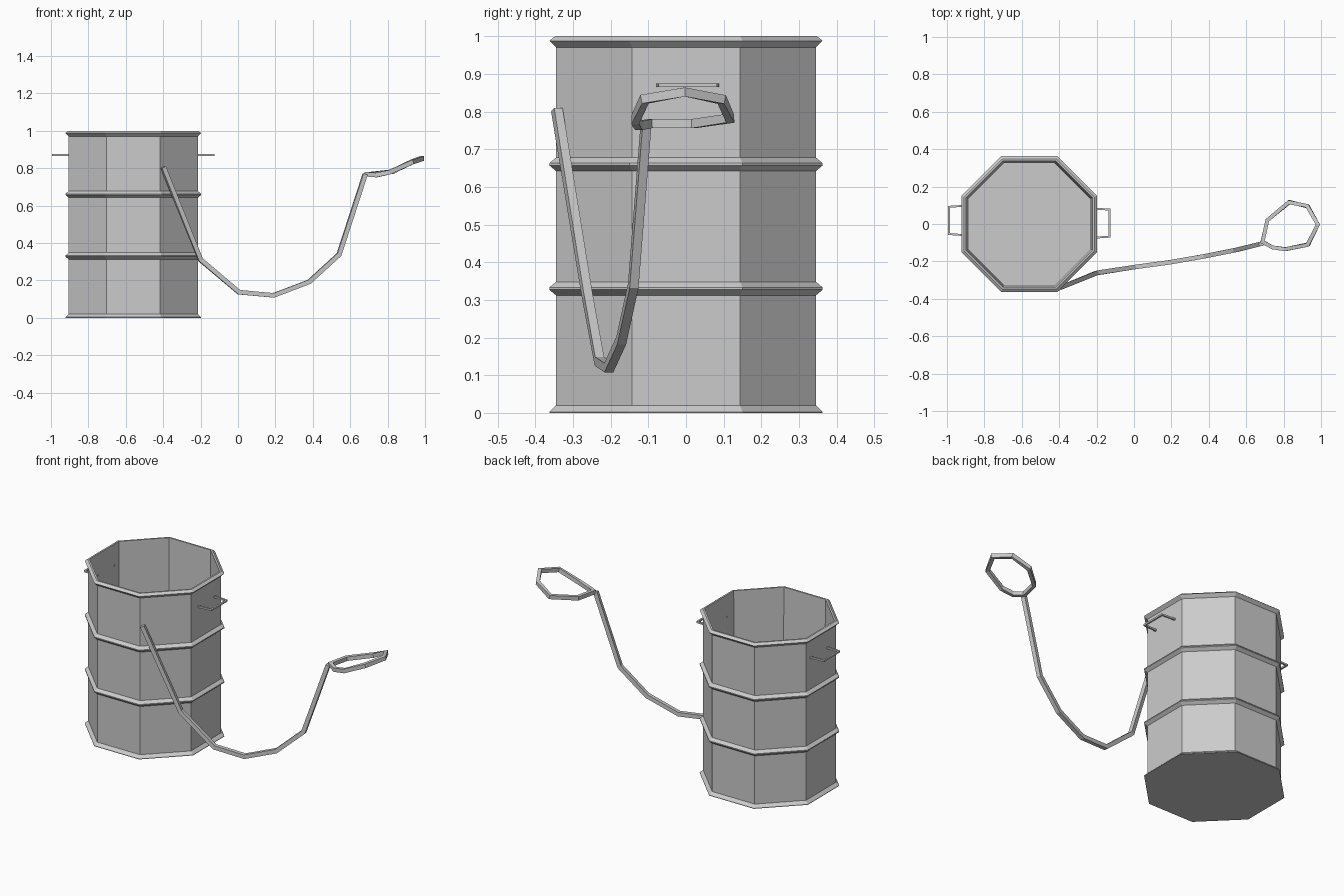
import bpy, bmesh, math
from mathutils import Vector

if "Cube" in bpy.data.objects:
    bpy.data.objects.remove(bpy.data.objects["Cube"])

grey = bpy.data.materials.new("steel grey")
grey.diffuse_color = (0.6, 0.6, 0.6, 1)
grey.use_nodes = True
grey.node_tree.nodes["Principled BSDF"].inputs["Base Color"].default_value = grey.diffuse_color


def finish(name, bm):
    bmesh.ops.recalc_face_normals(bm, faces=bm.faces[:])
    me = bpy.data.meshes.new(name)
    bm.to_mesh(me)
    bm.free()
    me.materials.append(grey)
    ob = bpy.data.objects.new(name, me)
    bpy.context.collection.objects.link(ob)
    return ob


def skin(bm, rings, closed=False):
    """Join rings of vertices with quads, capping the ends of an open run."""
    n = len(rings[0])
    pairs = list(zip(rings, rings[1:]))
    if closed:
        pairs.append((rings[-1], rings[0]))
    for a, b in pairs:
        for i in range(n):
            j = (i + 1) % n
            bm.faces.new((a[i], a[j], b[j], b[i]))
    if not closed:
        bm.faces.new(rings[0])
        bm.faces.new(rings[-1])


def octagon_body(name, cx, profile):
    """Eight-sided turned shape; profile holds (apothem, z)."""
    bm = bmesh.new()
    rings = []
    for r, z in profile:
        R = r / math.cos(math.pi / 8)
        angs = [math.radians(22.5 + 45 * i) for i in range(8)]
        rings.append([bm.verts.new((cx + R * math.cos(a), R * math.sin(a), z)) for a in angs])
    skin(bm, rings)
    return finish(name, bm)


def square_bar(name, points, width, height, closed=False):
    """Square-section bar swept along a path with mitred corners."""
    pts = [Vector(p) for p in points]
    n = len(pts)
    bm = bmesh.new()
    rings = []
    for i, p in enumerate(pts):
        din = (p - pts[i - 1]).normalized() if closed or i else None
        dout = (pts[(i + 1) % n] - p).normalized() if closed or i < n - 1 else None
        din, dout = din or dout, dout or din
        t = (din + dout).normalized()
        side = t.cross(Vector((0, 0, 1))).normalized()
        up = side.cross(t)
        # widen the mitre in proportion to how sharply the path turns
        k = 1 / max(0.5, t.dot(din))
        turn = din - dout
        flat = abs(turn.dot(side)) > abs(turn.dot(up))
        s = side * width / 2 * (k if flat else 1)
        u = up * height / 2 * (1 if flat else k)
        rings.append([bm.verts.new(p + c) for c in (s + u, u - s, -s - u, s - u)])
    skin(bm, rings, closed)
    return finish(name, bm)


# barrel: foot flange, two raised hoops, top rim, then hollow inside to the floor
CX, WALL, HOOP = -0.56, 0.345, 0.363
profile = [(HOOP, 0), (HOOP, 0.003), (WALL, 0.02)]
for z in (0.33, 0.66):
    profile += [(WALL, z - 0.018), (HOOP, z - 0.003), (HOOP, z + 0.003), (WALL, z + 0.018)]
profile += [(WALL, 0.97), (HOOP, 0.988), (HOOP - 0.015, 1.0), (0.338, 1.0), (0.325, 0.02)]
octagon_body("barrel", CX, profile)

# carrying handles on both sides
for name, s, y0, y1 in (("right_handle", 1, -0.074, 0.083), ("left_handle", -1, -0.06, 0.098)):
    xi, xo = CX + s * 0.335, CX + s * 0.429
    square_bar(name, [(xi, y0, 0.87), (xo, y0 + 0.006, 0.87),
                      (xo, y1 - 0.006, 0.87), (xi, y1, 0.87)], 0.01, 0.01)

# slack rope hanging from the barrel wall
square_bar("rope", [(-0.40, -0.343, 0.805), (-0.20, -0.262, 0.31), (0.005, -0.23, 0.137),
                    (0.19, -0.205, 0.12), (0.38, -0.172, 0.192), (0.54, -0.14, 0.338),
                    (0.68, -0.106, 0.768)], 0.024, 0.024)

# open noose at the rope's end
square_bar("noose", [(0.687, -0.095, 0.768), (0.74, -0.125, 0.763), (0.81, -0.135, 0.778),
                     (0.93, -0.11, 0.833), (0.983, -0.003, 0.852), (0.928, 0.095, 0.832),
                     (0.83, 0.117, 0.782), (0.713, 0.02, 0.768)], 0.02, 0.024, closed=True)
